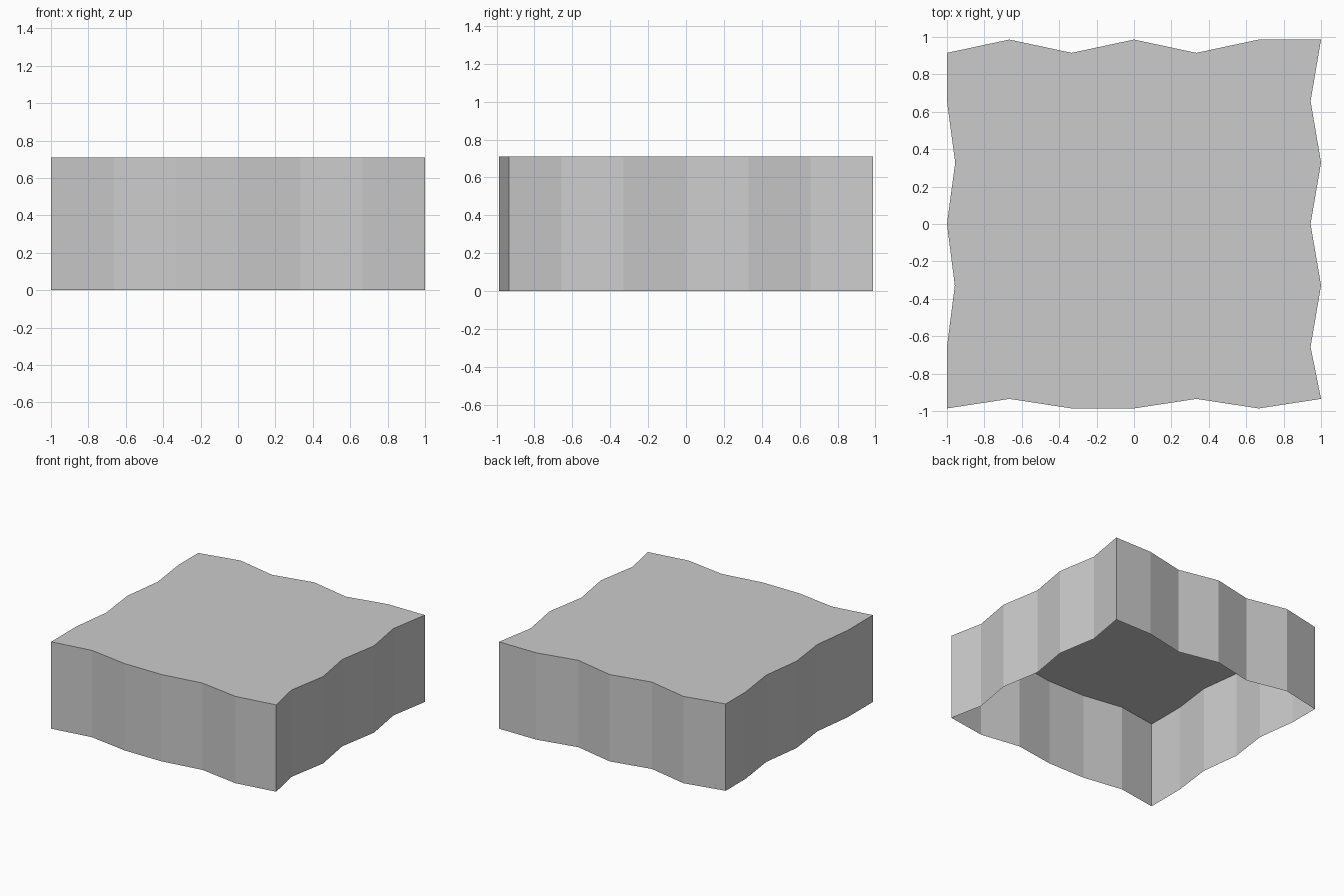
import bpy, bmesh

if "Cube" in bpy.data.objects:
    bpy.data.objects.remove(bpy.data.objects["Cube"])

H = 0.71          # height
Y = 0.986         # half depth
T = (-1, -2/3, -1/3, 0, 1/3, 2/3)   # six even steps per side

# How far each step of a side is pulled inward, counter-clockwise from front left
front_in = (0, 0.051, 0, 0, 0.051, 0)
right_in = (0, 0.056, 0, 0.056, 0, 0.056)
back_in = (0, 0, 0.071, 0, 0.071, 0)
left_in = (0, 0, 0.044, 0, 0.042, 0)

outline = [(t, -Y + d) for t, d in zip(T, front_in)]
outline += [(1 - d, t * Y) for t, d in zip(T, right_in)]
outline += [(-t, Y - d) for t, d in zip(T, back_in)]
outline += [(-1 + d, -t * Y) for t, d in zip(T, left_in)]
outline[6] = (1, -Y + 0.051)     # front right corner
outline[18] = (-1, Y - 0.071)    # back left corner

# Wavy slab: flat top and single-sheet skirt, open underneath
bm = bmesh.new()
top = bm.faces.new([bm.verts.new((x, y, H)) for x, y in outline])
skirt = bmesh.ops.extrude_edge_only(bm, edges=list(top.edges))
for v in skirt["geom"]:
    if isinstance(v, bmesh.types.BMVert):
        v.co.z = 0
bmesh.ops.recalc_face_normals(bm, faces=bm.faces)
if top.normal.z < 0:
    bmesh.ops.reverse_faces(bm, faces=bm.faces)

mesh = bpy.data.meshes.new("wavy_block")
bm.to_mesh(mesh)
bm.free()
bpy.context.collection.objects.link(bpy.data.objects.new("wavy_block", mesh))
